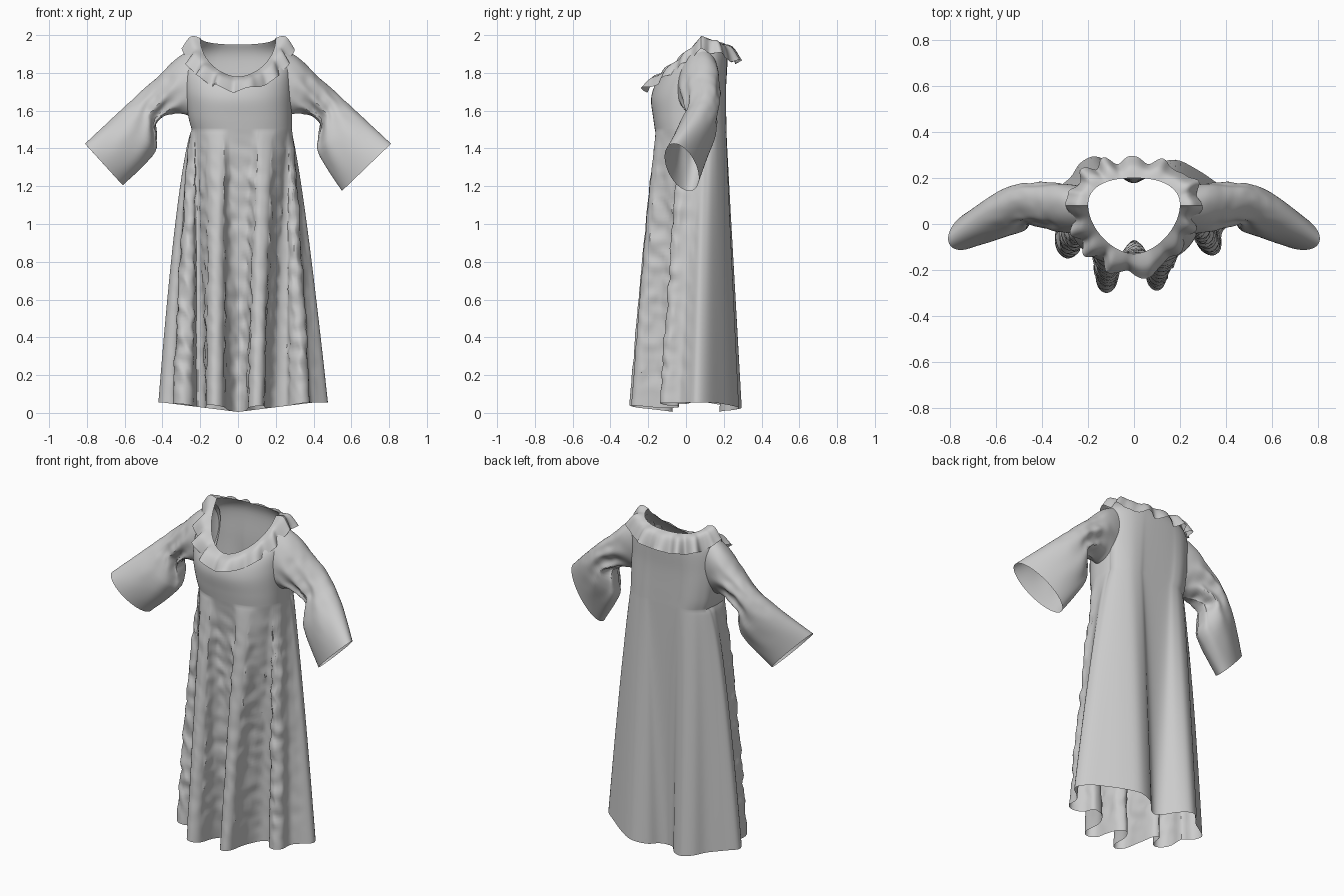
import bpy, bmesh, math
from mathutils import Vector, noise

if "Cube" in bpy.data.objects:
    bpy.data.objects.remove(bpy.data.objects["Cube"])

def spline(pts, sub, closed=False):
    """Catmull-Rom samples through a list of points."""
    P = [Vector(p) for p in pts]
    n, out = len(P), []
    for i in range(n if closed else n - 1):
        if closed:
            a, b, c, d = (P[(i + k) % n] for k in (-1, 0, 1, 2))
        else:
            a, b, c, d = P[max(i - 1, 0)], P[i], P[i + 1], P[min(i + 2, n - 1)]
        for k in range(sub):
            t = k / sub
            out.append(0.5 * (2 * b + (c - a) * t + (2 * a - 5 * b + 4 * c - d) * t * t
                              + (3 * b - a - 3 * c + d) * t ** 3))
    if not closed:
        out.append(P[-1])
    return out

def loft(name, rings, angle=35):
    """Open cloth tube through closed rings of equal length."""
    bm = bmesh.new()
    R = [[bm.verts.new(p) for p in ring] for ring in rings]
    n = len(R[0])
    for a, b in zip(R, R[1:]):
        for i in range(n):
            j = (i + 1) % n
            bm.faces.new((a[i], a[j], b[j], b[i]))
    bmesh.ops.recalc_face_normals(bm, faces=bm.faces)
    me = bpy.data.meshes.new(name)
    bm.to_mesh(me)
    bm.free()
    ob = bpy.data.objects.new(name, me)
    bpy.context.collection.objects.link(ob)
    bpy.ops.object.select_all(action='DESELECT')
    ob.select_set(True)
    bpy.context.view_layer.objects.active = ob
    bpy.ops.object.shade_smooth_by_angle(angle=math.radians(angle))
    return ob

def ring_point(spec, ang):
    """Egg-shaped ring, squarer at the back, with its own side, front and back heights."""
    cx, cy, a, bf, bb, zs, zf, zb, e = spec
    c, s = math.cos(ang), math.sin(ang)
    e = e if s < 0 else e + .6
    p = lambda v: math.copysign(abs(v) ** (2 / e), v)
    return Vector((cx + a * p(c), cy + (bf if s < 0 else bb) * p(s),
                   zs + ((zf if s < 0 else zb) - zs) * abs(s)))

def refine(rings, sub):
    """Smooth interpolation between rings."""
    cols = [spline(col, sub) for col in zip(*rings)]
    return [list(r) for r in zip(*cols)]

# Pleated hem outline with round lobes, from the front centre round to the right
HEM = [(0, -.07), (.035, -.1), (.05, -.17), (.055, -.245), (.075, -.28), (.1, -.29), (.125, -.278),
       (.138, -.24), (.145, -.13), (.19, -.05), (.255, -.04), (.275, -.09), (.305, -.125),
       (.345, -.137), (.378, -.11), (.383, -.04), (.42, 0), (.475, .05), (.45, .11), (.36, .18),
       (.27, .24), (.18, .28), (.09, .255), (.045, .2), (0, .178), (-.05, .2), (-.1, .26),
       (-.17, .295), (-.235, .265), (-.28, .2), (-.36, .14), (-.42, .09), (-.4, .03), (-.345, 0),
       (-.345, -.08), (-.325, -.13), (-.285, -.15), (-.24, -.12), (-.22, -.04), (-.18, -.06),
       (-.168, -.17), (-.165, -.25), (-.145, -.29), (-.115, -.3), (-.085, -.28), (-.07, -.24),
       (-.06, -.16), (-.035, -.1)]
hem = spline(HEM, 4, True)
N = len(hem)
polar = sorted((math.atan2(p.y - .04, p.x) + math.pi / 2) % (2 * math.pi) for p in hem)
angs = [-math.pi / 2 + .6 * a + .4 * i * 2 * math.pi / N for i, a in enumerate(polar)]

WAIST = (.02, .03, .265, .195, .185, 1.5, 1.5, 1.5, 2.3)
UNDER = (.01, .03, .275, .205, .185, 1.58, 1.57, 1.57, 2.3)
CHEST = (0, .04, .285, .225, .175, 1.74, 1.66, 1.72, 2.2)
YOKE = (0, .07, .275, .235, .15, 1.90, 1.735, 1.88, 2)
NECK = (0, .08, .2, .21, .12, 1.985, 1.78, 1.95, 1.75)

# Dress body: skirt pleats fading into the waist, then bodice up to the neckline.
# The back folds carry on past the waist and die out at the yoke.
CARRY = .13
def carry(h):
    return CARRY * min(1, max(0, (h.y - .08) / .1))

waist = [ring_point(WAIST, a) for a in angs]
body = []
STEPS = 90
for k in range(STEPS):
    u = 1 - k / STEPS
    ring = []
    for h, t in zip(hem, waist):
        c = carry(h)
        w = c + (1 - c) * u ** (.78 + .2 * c / CARRY)
        wx = c + (1 - c) * u ** (.62 if h.x < -.2 else .78)   # left side flares earlier
        zb = .005 + .05 * min(1, abs(h.x) / .4) + .1 * max(0, -h.y - .1)
        p = Vector((t.x + (h.x - t.x) * wx, t.y + (h.y - t.y) * w, 1.5 + (zb - 1.5) * u))
        if h.y < .02:   # crumpled cloth on the pleat flanks
            flank = 1 if -.24 < h.y < -.06 else .3
            amp = .013 * flank * min(1, 8 * u) * min(1, 8 * (1 - u))
            q = Vector((p.x * 16, p.y * 16, p.z * 16 + p.x * 10))
            p.x += amp * noise.noise(q)
            p.y += amp * noise.noise(q + Vector((7, 3, 1)))
        ring.append(p)
    body.append(ring)
bodice = []
for spec, fade in ((WAIST, 1), (UNDER, .9), (CHEST, .6), (YOKE, .2), (NECK, 0)):
    ring = []
    for a, h, t in zip(angs, hem, waist):
        p = ring_point(spec, a)
        p.x += (h.x - t.x) * carry(h) * fade
        p.y += (h.y - t.y) * carry(h) * fade
        ring.append(p)
    bodice.append(ring)
loft("dress_body", body + refine(bodice, 6))

# Neck ruffle: gathered collar with uneven waves growing towards its outer edge
M = 200
full = [-math.pi / 2 + 2 * math.pi * i / M for i in range(M)]
MID = (0, .08, .245, .265, .165, 1.985, 1.755, 1.925, 1.8)
EDGE = (0, .08, .285, .305, .2, 1.915, 1.70, 1.85, 1.8)
ruffle = refine([[ring_point(s, a) for a in full] for s in (NECK, MID, EDGE)], 5)
for k, ring in enumerate(ruffle):
    g = k / (len(ruffle) - 1)
    for i, a in enumerate(full):
        out = Vector((math.cos(a), math.sin(a), 0))
        wave = math.sin(13 * a + 2 * math.sin(3 * a + 1) + .6 * g)
        wave = .65 * wave + .9 * noise.noise(out * 5 + Vector((0, 0, .5 * g)))
        d = .022 * g * wave
        ring[i] += out * d + Vector((0, 0, .6 * d + .006 * g))
        ring[i].z = min(ring[i].z, 2.0)
loft("neck_ruffle", ruffle)

# Bell sleeves: (top point, bottom point, half thickness) per ring
def sleeve(name, side, low4, low5):
    spec = [((.225, .08, 1.935), (.25, .04, 1.57), .105),
            ((.32, .09, 1.88), (.31, .05, 1.585), .105),
            ((.42, .10, 1.785), (.375, .065, 1.575), .092),
            ((.53, .10, 1.685), (.435, .075, 1.53), .083),
            ((.66, .04, 1.565), low4, .10),
            ((.81, -.065, 1.425), low5, .08)]
    rings = []
    for top, bot, h in spec:
        top, bot = Vector(top), Vector(bot)
        mid, half = (top + bot) / 2, (top - bot) / 2
        rings.append([mid + half * math.cos(2 * math.pi * i / 64)
                      + Vector((.03, 1, .03)) * h * math.sin(2 * math.pi * i / 64)
                      for i in range(64)])
    rings = refine(rings, 8)
    for k, ring in enumerate(rings):
        g = k / (len(rings) - 1)
        fold = math.sin(math.pi * g) ** 2
        for i, p in enumerate(ring):
            a = 2 * math.pi * i / 64
            low = .5 - .5 * math.cos(a)     # folds gather at the elbow underside
            p.y += .016 * fold * low * math.sin(7 * a + 9 * g)
            p += noise.noise_vector(p * 18) * (.004 + .008 * low) * fold
            p.x *= side
    loft(name, rings)

sleeve("right_sleeve", 1, (.425, .06, 1.38), (.55, .02, 1.175))
sleeve("left_sleeve", -1, (.44, .06, 1.38), (.61, .02, 1.205))
